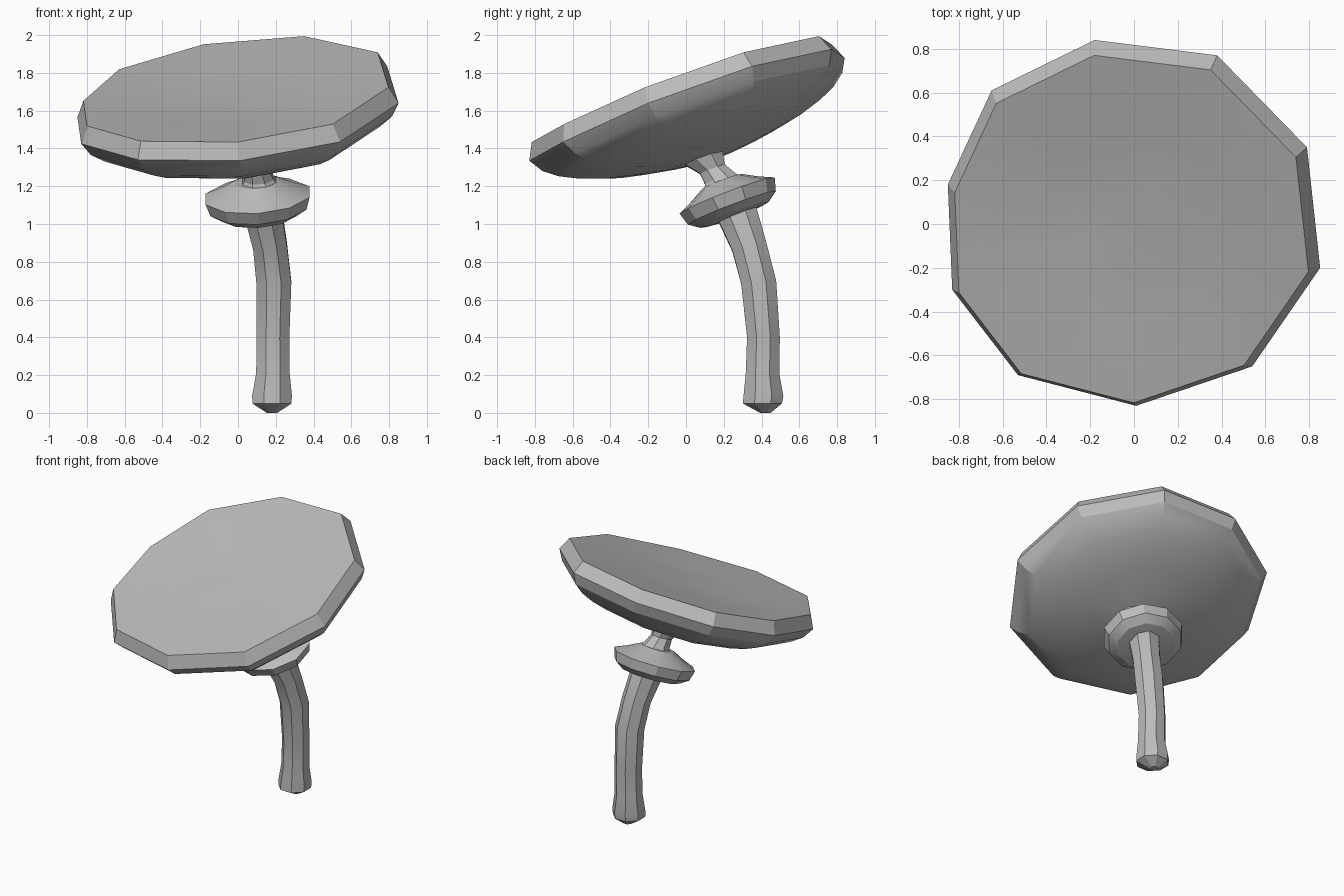
import bpy, bmesh
from math import sin, cos, radians, tau
from mathutils import Vector

cube = bpy.data.objects.get("Cube")
if cube:
    bpy.data.objects.remove(cube, do_unlink=True)

grey = bpy.data.materials.new("stone grey")
grey.use_nodes = True
colour = (0.5, 0.5, 0.5, 1)
grey.diffuse_color = colour
grey.node_tree.nodes["Principled BSDF"].inputs["Base Color"].default_value = colour


def polygon(sides, width=1, depth=1):
    """Regular outline in plan, widened along x or y."""
    angles = [tau * (i + 0.5) / sides for i in range(sides)]
    return [(width * cos(a), depth * sin(a), 0) for a in angles]


def loft(name, outline, rings):
    """Skin an outline through rings of (centre, scale, slope in x and y)."""
    bm = bmesh.new()
    loops = []
    for centre, scale, (sx, sy) in rings:
        loops.append([bm.verts.new(Vector(centre) + Vector((x, y, z + sx * x + sy * y)) * scale)
                      for x, y, z in outline])
    n = len(outline)
    for low, high in zip(loops, loops[1:]):
        for i in range(n):
            j = (i + 1) % n
            bm.faces.new((low[i], low[j], high[j], high[i]))
    bm.faces.new(reversed(loops[0]))
    bm.faces.new(loops[-1])
    bmesh.ops.recalc_face_normals(bm, faces=bm.faces)
    mesh = bpy.data.meshes.new(name)
    bm.to_mesh(mesh)
    bm.free()
    mesh.materials.append(grey)
    obj = bpy.data.objects.new(name, mesh)
    bpy.context.collection.objects.link(obj)
    bpy.ops.object.select_all(action='DESELECT')
    obj.select_set(True)
    bpy.context.view_layer.objects.active = obj
    bpy.ops.object.shade_smooth_by_angle(angle=radians(22))


def stack(origin, lean, slope, profile):
    """Rings along a leaning axis; profile is (scale, height along the axis)."""
    axis = Vector((-lean[0], -lean[1], 1)).normalized()
    return [(Vector(origin) + axis * h, s, slope) for s, h in profile]


# Cap: ten uneven rim corners, rounded underside, bevelled rim, nearly flat dished top
corners = [(0.85, -0.20, 0.025), (0.79, 0.35, 0.22), (0.38, 0.77, 0.31), (-0.18, 0.84, 0.265),
           (-0.65, 0.61, 0.126), (-0.85, 0.18, -0.05), (-0.83, -0.30, -0.19),
           (-0.53, -0.69, -0.275), (0.01, -0.83, -0.28), (0.54, -0.65, -0.18)]
underside = [(0.04, -0.305), (0.24, -0.285), (0.46, -0.25), (0.62, -0.22),
             (0.765, -0.175), (0.87, -0.13), (0.95, -0.075)]
topside = [(1, 0), (0.95, 0.09), (0.74, 0.08), (0.5, 0.063), (0.3, 0.056), (0.05, 0.054)]
centre, level = (0, 0, 1.615), (0, 0)
loft("cap", corners, stack(centre, (0.13, 0.42), level, underside)
     + stack(centre, (0.13, 0.33), level, topside))

# Collar: tilted oval ring below the cap, its top rising as a low cone
tilt = (0.07, 0.38)
collar = [(0.10, -0.10), (0.19, -0.09), (0.245, -0.05), (0.265, 0.02), (0.19, 0.055), (0.11, 0.10)]
loft("collar", polygon(10, 1.09, 0.95), stack((0.105, 0.225, 1.132), tilt, tilt, collar))

# Neck: short pinched link between collar and cap
loft("neck", polygon(8), [
    ((0.12, 0.21, 1.18), 0.13, tilt),
    ((0.11, 0.18, 1.24), 0.085, tilt),
    ((0.10, 0.14, 1.29), 0.07, tilt),
    ((0.08, 0.09, 1.355), 0.11, tilt)])

# Stem: octagonal, bent forward at the top, with a swollen foot
loft("stem", polygon(8), [
    ((0.18, 0.42, 0), 0.03, level),
    ((0.18, 0.405, 0.05), 0.112, level),
    ((0.18, 0.41, 0.09), 0.114, level),
    ((0.185, 0.405, 0.21), 0.096, level),
    ((0.185, 0.41, 0.40), 0.094, level),
    ((0.19, 0.385, 0.69), 0.1, (0.03, 0.1)),
    ((0.17, 0.335, 0.88), 0.097, (0.1, 0.25)),
    ((0.14, 0.28, 1.03), 0.105, (0.1, 0.40)),
    ((0.13, 0.25, 1.10), 0.105, (0.1, 0.40))])
